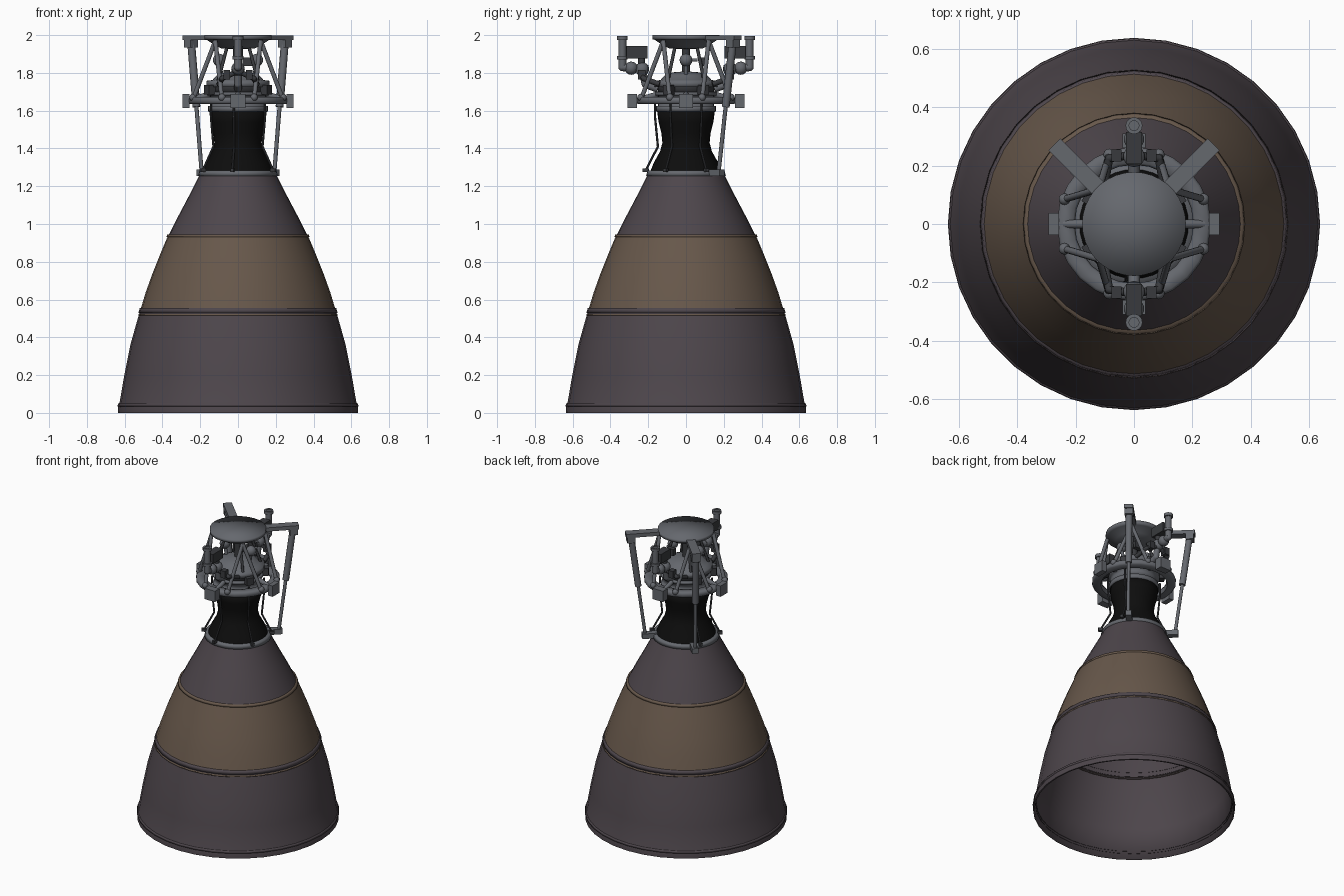
import bpy, bmesh, math
from mathutils import Vector, Matrix

if "Cube" in bpy.data.objects:
    bpy.data.objects.remove(bpy.data.objects["Cube"], do_unlink=True)


def material(name, r, g, b):
    m = bpy.data.materials.new(name)
    m.use_nodes = True
    m.diffuse_color = (r, g, b, 1)
    node = m.node_tree.nodes["Principled BSDF"]
    node.inputs["Base Color"].default_value = (r, g, b, 1)
    node.inputs["Roughness"].default_value = 0.7
    return m


PURPLE = material("dark_plum_metal", 0.075, 0.061, 0.071)
BROWN = material("bronze_brown", 0.135, 0.096, 0.069)
GREY = material("steel_grey", 0.13, 0.138, 0.155)
DARK = material("dark_grey", 0.04, 0.042, 0.047)
BLACK = material("soot_black", 0.004, 0.004, 0.004)


def lathe(bm, profile, sides=36, centre=(0, 0)):
    """Spin (radius, z) pairs around a vertical axis; rising means outward."""
    rings = []
    for r, z in profile:
        r = max(r, 0.0005)
        rings.append([bm.verts.new((centre[0] + r * math.cos(math.tau * i / sides),
                                    centre[1] + r * math.sin(math.tau * i / sides), z))
                      for i in range(sides)])
    for a, b in zip(rings, rings[1:]):
        for i in range(sides):
            j = (i + 1) % sides
            bm.faces.new((a[i], a[j], b[j], b[i]))


def rod(bm, points, radius, sides=12):
    points = [Vector(p) for p in points]
    for a, b in zip(points, points[1:]):
        d = b - a
        turn = d.to_track_quat('Z', 'Y').to_matrix().to_4x4()
        bmesh.ops.create_cone(bm, cap_ends=True, segments=sides, radius1=radius,
                              radius2=radius, depth=d.length,
                              matrix=Matrix.Translation((a + b) / 2) @ turn)
    for p in points[1:-1]:
        ball(bm, p, radius)


def ball(bm, centre, radius):
    bmesh.ops.create_uvsphere(bm, u_segments=14, v_segments=8, radius=radius,
                              matrix=Matrix.Translation(centre))


def box(bm, centre, size, angle=0):
    bmesh.ops.create_cube(bm, size=1, matrix=Matrix.Translation(centre)
                          @ Matrix.Rotation(angle, 4, 'Z') @ Matrix.Diagonal((*size, 1)))


def finish(bm, name, mat):
    for f in bm.faces:
        f.smooth = True
    for e in bm.edges:
        e.smooth = len(e.link_faces) == 2 and e.calc_face_angle(0) < math.radians(35)
    mesh = bpy.data.meshes.new(name)
    bm.to_mesh(mesh)
    bm.free()
    mesh.materials.append(mat)
    bpy.context.collection.objects.link(bpy.data.objects.new(name, mesh))


def turned(name, mat, profile, sides=36):
    bm = bmesh.new()
    lathe(bm, profile, sides)
    finish(bm, name, mat)


def band(name, mat, low, high, r_low, r_high, depth=0.02):
    """Closed ring standing proud of the bell."""
    turned(name, mat, [(r_low - depth, low), (r_low, low), (r_high, high), (r_high - depth, high)])


# Nozzle bell
turned("lower_bell", PURPLE, [(0.636, 0), (0.634, 0.04), (0.626, 0.06), (0.602, 0.2),
                              (0.57, 0.36), (0.522, 0.53)])
turned("middle_bell", BROWN, [(0.518, 0.54), (0.488, 0.64), (0.452, 0.74), (0.412, 0.84),
                              (0.37, 0.94)])
turned("upper_bell", PURPLE, [(0.367, 0.94), (0.325, 1.025), (0.28, 1.11), (0.238, 1.19),
                              (0.203, 1.26)])
turned("inner_liner", PURPLE, [(0, 1.43), (0.115, 1.42), (0.18, 1.27), (0.27, 1.11),
                               (0.36, 0.94), (0.442, 0.74), (0.51, 0.53), (0.56, 0.36),
                               (0.592, 0.2), (0.626, 0), (0.636, 0)])
band("lip_band", PURPLE, 0.035, 0.05, 0.638, 0.635)
band("lower_seam", BROWN, 0.515, 0.524, 0.528, 0.526)
band("lower_joint", PURPLE, 0.53, 0.555, 0.527, 0.52)
band("upper_joint", BROWN, 0.93, 0.945, 0.38, 0.374)
band("bell_collar", GREY, 1.255, 1.282, 0.211, 0.204, 0.04)

# Thrust chamber and injector head
turned("chamber", BLACK, [(0.19, 1.275), (0.17, 1.325), (0.137, 1.385), (0.125, 1.43),
                          (0.13, 1.48), (0.145, 1.54), (0.153, 1.6), (0, 1.6)])
turned("chamber_collar", GREY, [(0.14, 1.595), (0.158, 1.595), (0.158, 1.625), (0.148, 1.625),
                                (0.148, 1.68), (0.162, 1.68), (0.162, 1.7), (0.14, 1.7)])
turned("head_gap", DARK, [(0.14, 1.695), (0.15, 1.7), (0.15, 1.73)])
turned("injector_head", GREY, [(0.14, 1.725), (0.168, 1.725), (0.168, 1.758), (0.135, 1.762),
                               (0.115, 1.785), (0.07, 1.803), (0, 1.808)])

# Manifold ring with its four mounting blocks
turned("manifold_ring", GREY, [(0.21, 1.635), (0.255, 1.635), (0.264, 1.645), (0.264, 1.663),
                               (0.255, 1.673), (0.21, 1.673), (0.203, 1.655), (0.21, 1.635)], 24)
bm = bmesh.new()
for s in (-1, 1):
    box(bm, (s * 0.275, 0, 1.652), (0.035, 0.075, 0.075))
    box(bm, (0, s * 0.285, 1.652), (0.08, 0.05, 0.075))
    rod(bm, [(s * 0.14, 0, 1.69), (s * 0.24, 0, 1.66)], 0.015)
    rod(bm, [(0, s * 0.14, 1.69), (0, s * 0.24, 1.66)], 0.015)
finish(bm, "ring_mounts", GREY)

# Top thrust plate with two diagonal arms
turned("thrust_plate", GREY, [(0, 1.925), (0.09, 1.93), (0.12, 1.945), (0.165, 1.975),
                              (0.178, 1.978), (0.178, 2.0), (0, 2.0)])
bm = bmesh.new()
for s in (-1, 1):
    box(bm, (s * 0.19, 0.19, 1.986), (0.235, 0.056, 0.026), s * math.pi / 4)
finish(bm, "plate_arms", GREY)

# Telescoping side actuators reaching down to the bell collar
bm = bmesh.new()
for s in (-1, 1):
    top, mid, foot = (s * 0.25, 0.25, 1.985), (s * 0.22, 0.21, 1.62), (s * 0.192, 0.172, 1.27)
    rod(bm, [top, mid], 0.021)
    rod(bm, [mid, foot], 0.011)
    box(bm, (s * 0.25, 0.25, 1.955), (0.05, 0.055, 0.04), s * math.pi / 4)
    box(bm, (s * 0.17, 0.155, 1.272), (0.1, 0.04, 0.035), s * math.pi / 4)
finish(bm, "actuators", GREY)

# Truss between plate and ring, paired at each corner
bm = bmesh.new()
for sx in (-1, 1):
    for sy in (-1, 1):
        corner = (sx * 0.12, sy * 0.12, 1.97)
        rod(bm, [corner, (sx * 0.238, sy * 0.085, 1.66)], 0.012)
        rod(bm, [corner, (sx * 0.085, sy * 0.238, 1.66)], 0.012)
        ball(bm, (sx * 0.238, sy * 0.085, 1.67), 0.02)
        ball(bm, (sx * 0.085, sy * 0.238, 1.67), 0.02)
finish(bm, "truss_struts", GREY)

# Ball tanks and gimbal post above the injector
bm = bmesh.new()
for s in (-1, 1):
    ball(bm, (s * 0.1, 0, 1.868), 0.034)
    rod(bm, [(s * 0.1, 0, 1.85), (s * 0.085, 0, 1.775)], 0.011)
    rod(bm, [(s * 0.1, 0, 1.868), (s * 0.1, 0.06, 1.868)], 0.009)
finish(bm, "ball_tanks", GREY)
bm = bmesh.new()
rod(bm, [(0, 0, 1.79), (0, 0, 1.94)], 0.022)
box(bm, (0.05, 0.09, 1.86), (0.05, 0.03, 0.045))
for s in (-1, 1):
    rod(bm, [(s * 0.06, -0.06, 1.93), (s * 0.11, -0.1, 1.74)], 0.009)
    rod(bm, [(s * 0.06, 0.06, 1.93), (s * 0.11, 0.1, 1.74)], 0.009)
finish(bm, "gimbal_post", DARK)

# Feed inlets, valves and turbopumps, front and back
for s, side in ((-1, "front"), (1, "back")):
    bm = bmesh.new()
    rod(bm, [(0, s * 0.337, 1.99), (0, s * 0.337, 1.83), (0, s * 0.2, 1.82)], 0.021)
    lathe(bm, [(0.02, 1.975), (0.029, 1.975), (0.029, 1.996), (0.017, 1.996), (0.017, 1.98),
               (0, 1.98)], 14, (0, s * 0.337))
    lathe(bm, [(0.02, 1.87), (0.029, 1.87), (0.029, 1.89), (0.02, 1.89)], 14, (0, s * 0.337))
    ball(bm, (0, s * 0.29, 1.825), 0.035)
    ball(bm, (0, s * 0.232, 1.82), 0.037)
    rod(bm, [(0, s * 0.232, 1.82), (0, s * 0.215, 1.74), (0, s * 0.15, 1.715)], 0.02)
    finish(bm, side + "_feed_inlet", GREY)
    bm = bmesh.new()
    box(bm, (0, s * 0.26, 1.91), (0.055, 0.11, 0.065))
    rod(bm, [(0, s * 0.235, 1.88), (0, s * 0.235, 1.84)], 0.018)
    for t in (-1, 1):
        rod(bm, [(t * 0.02, s * 0.235, 1.8), (t * 0.085, s * 0.225, 1.77),
                 (t * 0.1, s * 0.14, 1.74)], 0.014)
        box(bm, (t * 0.06, s * 0.235, 1.79), (0.035, 0.04, 0.05))
        box(bm, (t * 0.15, s * 0.09, 1.71), (0.04, 0.05, 0.05), s * t * 0.54)
    finish(bm, side + "_valve_pump", DARK)

# Thin drain pipes following the chamber wall
bm = bmesh.new()
for degrees in (-98, -150, -30, 30, 150):
    a = math.radians(degrees)
    path = [(r * math.cos(a), r * math.sin(a), z)
            for r, z in ((0.165, 1.66), (0.166, 1.57), (0.15, 1.41), (0.215, 1.285))]
    rod(bm, path, 0.006, 8)
    box(bm, path[-1], (0.03, 0.018, 0.02), a)
finish(bm, "drain_pipes", DARK)
